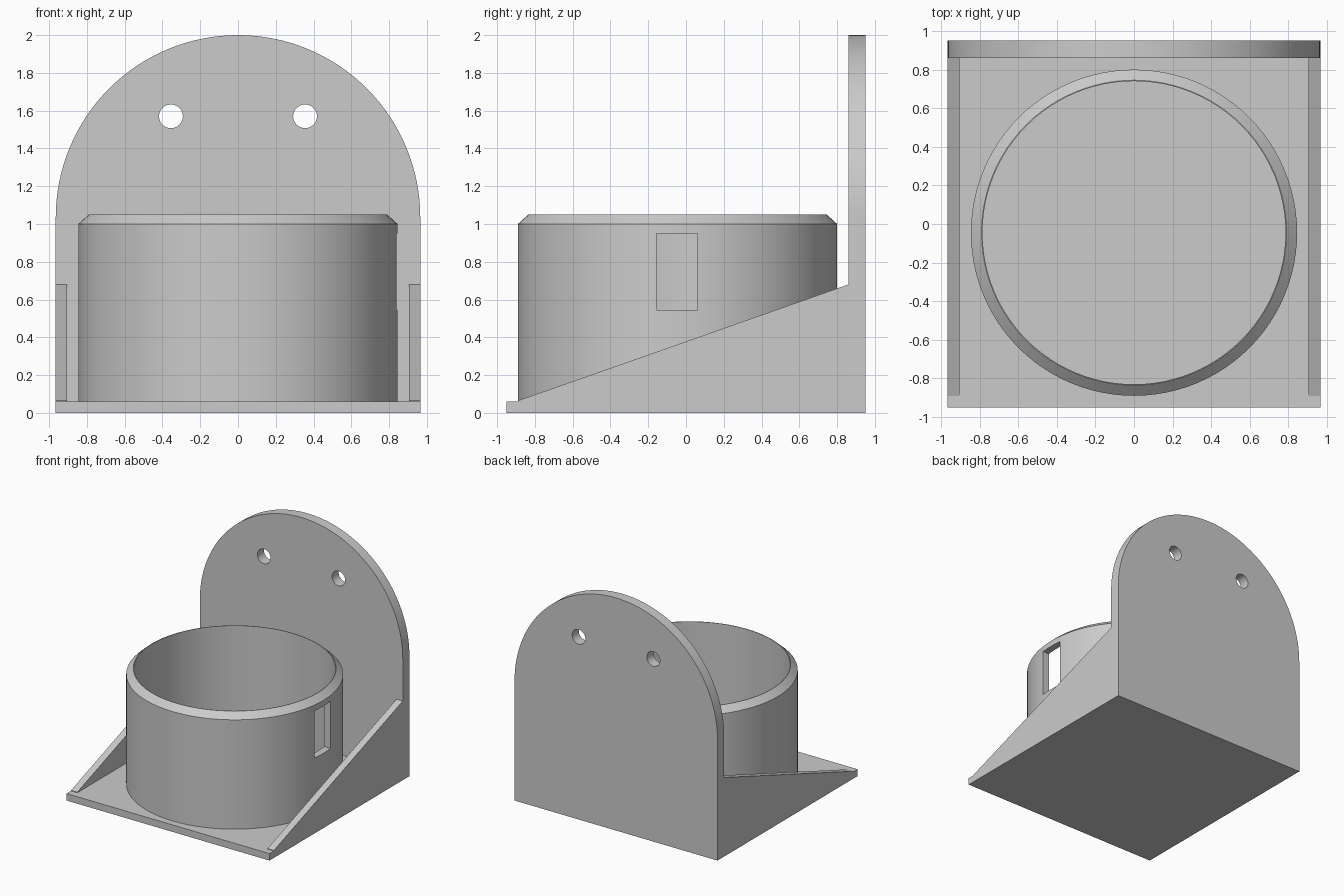
import bpy, bmesh
from math import sin, cos, pi, radians
from mathutils import Matrix, Vector

cube = bpy.data.objects.get("Cube")
if cube:
    bpy.data.objects.remove(cube, do_unlink=True)

grey = bpy.data.materials.new("plain grey")
grey.use_nodes = True
colour = (0.6, 0.6, 0.6, 1)
grey.diffuse_color = colour
grey.node_tree.nodes["Principled BSDF"].inputs["Base Color"].default_value = colour

HALF = 0.965      # half width of the bracket
FRONT, BACK = -0.95, 0.95
FLOOR = 0.06      # base thickness
PLATE_Y = 0.86    # front of the back plate
CUP_Y = -0.045    # cup centre


def finish(name, bm):
    bmesh.ops.recalc_face_normals(bm, faces=bm.faces)
    mesh = bpy.data.meshes.new(name)
    bm.to_mesh(mesh)
    bm.free()
    mesh.materials.append(grey)
    obj = bpy.data.objects.new(name, mesh)
    bpy.context.collection.objects.link(obj)
    return obj


def prism(name, points, offset):
    """Extrude a closed outline of 3D points along offset."""
    bm = bmesh.new()
    face = bm.faces.new([bm.verts.new(p) for p in points])
    side = bmesh.ops.extrude_face_region(bm, geom=[face])
    moved = [v for v in side["geom"] if isinstance(v, bmesh.types.BMVert)]
    bmesh.ops.translate(bm, verts=moved, vec=Vector(offset))
    return finish(name, bm)


def box(name, low, high):
    (x0, y0, z0), (x1, y1, z1) = low, high
    base = [(x0, y0, z0), (x1, y0, z0), (x1, y1, z0), (x0, y1, z0)]
    return prism(name, base, (0, 0, z1 - z0))


def activate(obj):
    bpy.ops.object.select_all(action='DESELECT')
    obj.select_set(True)
    bpy.context.view_layer.objects.active = obj


def cut(obj, cutter):
    cutter.hide_render = True
    mod = obj.modifiers.new("cut", 'BOOLEAN')
    mod.operation = 'DIFFERENCE'
    mod.solver = 'EXACT'
    mod.object = cutter
    activate(obj)
    bpy.ops.object.modifier_apply(modifier=mod.name)
    bpy.data.objects.remove(cutter, do_unlink=True)


def smooth(obj):
    activate(obj)
    bpy.ops.object.shade_smooth_by_angle(angle=radians(25))


# Base
box("base", (-HALF, FRONT, 0), (HALF, BACK, FLOOR))

# Arched back plate with two screw holes
steps = 64
arch = [(HALF * cos(pi * i / steps), PLATE_Y, 2 - HALF + HALF * sin(pi * i / steps))
        for i in range(steps + 1)]
outline = [(-HALF, PLATE_Y, 0), (HALF, PLATE_Y, 0)] + arch
plate = prism("back_plate", outline, (0, BACK - PLATE_Y, 0))
for x in (-0.355, 0.355):
    bm = bmesh.new()
    bmesh.ops.create_cone(bm, cap_ends=True, segments=32, radius1=0.063, radius2=0.063, depth=0.4,
                          matrix=Matrix.Translation((x, 0.9, 1.57)) @ Matrix.Rotation(pi / 2, 4, 'X'))
    cut(plate, finish("hole_cutter", bm))
smooth(plate)

# Sloping side gussets
for name, x in (("left_gusset", HALF - FLOOR), ("right_gusset", -HALF)):
    prism(name, [(x, -0.89, FLOOR), (x, PLATE_Y, FLOOR), (x, PLATE_Y, 0.68), (x, -0.89, 0.065)],
          (FLOOR, 0, 0))

# Round cup wall with a chamfered rim
bm = bmesh.new()
profile = [(0.785, 0.05), (0.845, 0.05), (0.845, 1.0), (0.79, 1.05), (0.785, 1.05)]
verts = [bm.verts.new((r, CUP_Y, z)) for r, z in profile]
edges = [bm.edges.new((verts[i - 1], v)) for i, v in enumerate(verts)]
bmesh.ops.spin(bm, geom=verts + edges, cent=(0, CUP_Y, 0), axis=(0, 0, 1),
               angle=2 * pi, steps=96, use_merge=True)
bmesh.ops.remove_doubles(bm, verts=bm.verts, dist=0.0001)
cup = finish("cup_wall", bm)

# Window through the left side of the cup
cut(cup, box("window_cutter", (0.6, -0.155, 0.545), (1.0, 0.06, 0.95)))
smooth(cup)
